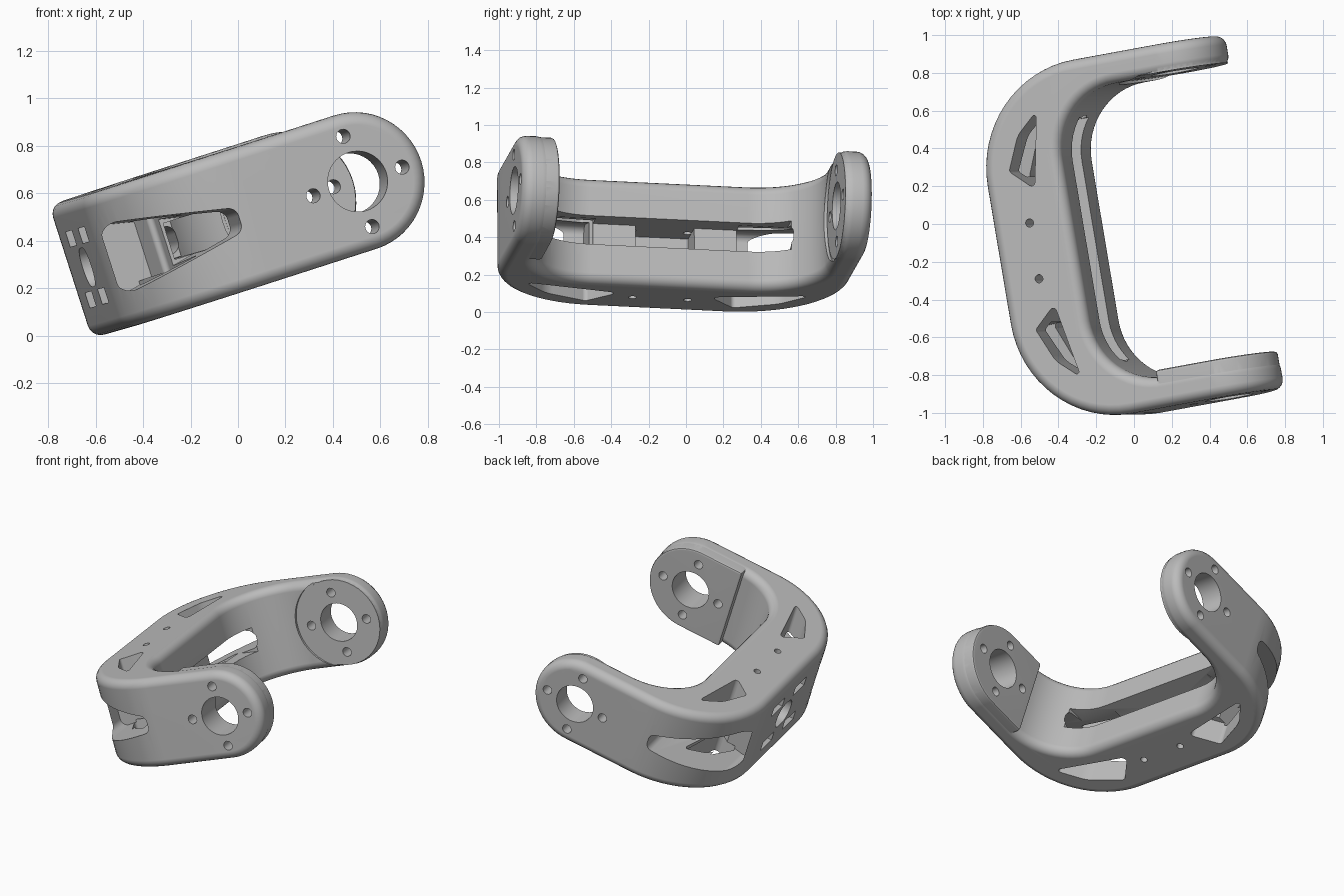
import bpy, bmesh, math
from mathutils import Vector, Matrix

cube = bpy.data.objects.get("Cube")
if cube:
    bpy.data.objects.remove(cube, do_unlink=True)

grey = bpy.data.materials.new("satin grey")
grey.use_nodes = True
grey.diffuse_color = (0.5, 0.5, 0.5, 1)
grey.node_tree.nodes["Principled BSDF"].inputs["Base Color"].default_value = (0.5, 0.5, 0.5, 1)

# Local axes: X along the arms, Y from front arm to back arm, Z across the band
SPAN, MID, HALF = 1.9, 0.95, 0.295


def rounded(points, steps=8):
    """Polygon from (a, b, radius) corners, with arcs at the corners."""
    out = []
    for i, (x, y, r) in enumerate(points):
        p = Vector((x, y, 0))
        a = (Vector((*points[i - 1][:2], 0)) - p).normalized()
        b = (Vector((*points[(i + 1) % len(points)][:2], 0)) - p).normalized()
        if r == 0:
            out.append((x, y))
            continue
        half = a.angle(b) / 2
        c = p + (a + b).normalized() * (r / math.sin(half))
        start, end = p + a * (r / math.tan(half)) - c, p + b * (r / math.tan(half)) - c
        turn = start.xy.angle_signed(end.xy)
        for k in range(steps + 1):
            q = c + Matrix.Rotation(-turn * k / steps, 3, "Z") @ start
            out.append((q.x, q.y))
    return out


def circle(r, a=0, b=0, n=48):
    return [(a + r * math.cos(math.tau * k / n), b + r * math.sin(math.tau * k / n)) for k in range(n)]


def tongue(left, r, n=28):
    """Straight-sided outline with a half-round end."""
    arc = [math.pi * (k / n - 0.5) for k in range(n + 1)]
    return [(left, -r)] + [(r * math.cos(t), r * math.sin(t)) for t in arc] + [(left, r)]


def prism(name, outline, axis, low, high):
    """Solid from a 2D outline swept along the local axis X, Y or Z."""
    place = {"X": lambda a, b, h: (h, a, b),
             "Y": lambda a, b, h: (a, h, b),
             "Z": lambda a, b, h: (a, b, h)}[axis]
    bm = bmesh.new()
    rings = [[bm.verts.new(place(a, b, h)) for a, b in outline] for h in (low, high)]
    for ring in rings:
        bm.faces.new(ring)
    for i in range(len(outline)):
        bm.faces.new((rings[0][i - 1], rings[0][i], rings[1][i], rings[1][i - 1]))
    bmesh.ops.recalc_face_normals(bm, faces=bm.faces)
    mesh = bpy.data.meshes.new(name)
    bm.to_mesh(mesh)
    bm.free()
    obj = bpy.data.objects.new(name, mesh)
    bpy.context.collection.objects.link(obj)
    return obj


def volume(mesh):
    bm = bmesh.new()
    bm.from_mesh(mesh)
    result = bm.calc_volume()
    bm.free()
    return result


def evaluated(obj):
    bpy.context.view_layer.update()
    graph = bpy.context.evaluated_depsgraph_get()
    return bpy.data.meshes.new_from_object(obj.evaluated_get(graph))


def combine(obj, other, how):
    """Boolean that keeps the first solver result with a sensible volume."""
    before = volume(obj.data)
    for solver in ("MANIFOLD", "EXACT", "FLOAT"):
        mod = obj.modifiers.new("join", "BOOLEAN")
        mod.operation, mod.object, mod.solver = how, other, solver
        mesh = evaluated(obj)
        obj.modifiers.remove(mod)
        after = volume(mesh)
        if 0.5 < after / before < 1.2 and abs(after - before) > 1e-7:
            obj.data = mesh
            break
    bpy.data.objects.remove(other, do_unlink=True)


def soften(obj, width, segments):
    bm = bmesh.new()
    bm.from_mesh(obj.data)
    bmesh.ops.remove_doubles(bm, verts=bm.verts, dist=1e-4)
    bmesh.ops.dissolve_limit(bm, angle_limit=math.radians(0.5), verts=bm.verts, edges=bm.edges)
    bm.to_mesh(obj.data)
    bm.free()
    mod = obj.modifiers.new("soft edges", "BEVEL")
    mod.width, mod.segments = width, segments
    mod.limit_method, mod.angle_limit = "ANGLE", math.radians(40)
    mod.use_clamp_overlap = False
    mesh = evaluated(obj)
    obj.modifiers.remove(mod)
    obj.data = mesh


# U-shaped band, trimmed to rounded arm ends
T = 0.162
bracket = prism("bracket", rounded([
    (0.4, 0, 0), (0.4, T, 0), (-0.615, T, 0.36), (-0.615, SPAN - T, 0.36),
    (0.4, SPAN - T, 0), (0.4, SPAN, 0), (-1.05, SPAN, 0.58), (-1.05, 0, 0.58)], 16), "Z", -0.4, 0.4)
combine(bracket, prism("trim", tongue(-1.3, HALF), "Y", -0.2, 2.1), "INTERSECT")
soften(bracket, 0.055, 5)

# Raised mounting pad on the front arm, round flat seat on the back arm
pad = prism("front_pad", tongue(-0.29, 0.291), "Y", 0.06, 0.2)
soften(pad, 0.015, 2)
combine(bracket, pad, "UNION")
combine(bracket, prism("seat_cut", circle(0.3), "Y", 1.5, 1.753), "DIFFERENCE")
combine(bracket, prism("back_pad", circle(0.286), "Y", 1.75, 1.82), "UNION")

# Bearing bores and bolt holes through both arms
combine(bracket, prism("bore", circle(0.128), "Y", -0.2, 2.1), "DIFFERENCE")
for a, b in [(0.2, 0), (-0.2, 0), (0, 0.2), (0, -0.2)]:
    combine(bracket, prism("bolt_hole", circle(0.03, a, b, 20), "Y", -0.2, 2.1), "DIFFERENCE")

# Tapered windows that wrap round the corners
window = rounded([(-1.035, -0.16, 0.045), (-0.53, -0.052, 0.045),
                  (-0.53, 0.052, 0.045), (-1.035, 0.16, 0.045)])
for low, high in [(-0.1, 0.56), (SPAN - 0.56, SPAN + 0.1)]:
    combine(bracket, prism("window", window, "Y", low, high), "DIFFERENCE")

# Slot along the inside of the base, with a deeper middle pocket
slot = [(-0.45, 0.3), (-0.75, 0.3), (-0.75, 0.79), (-0.94, 0.79)]
slot += [(a, SPAN - b) for a, b in reversed(slot)]
combine(bracket, prism("slot", slot, "Z", -0.08, 0.08), "DIFFERENCE")

# Triangular openings, larger underneath, and small screw holes
for side in (-1, 1):
    corners = [(-0.70, 0.715, 0.012), (-0.825, 0.605, 0.15), (-0.905, 0.425, 0.02), (-0.78, 0.31, 0.02)]
    upper = rounded([(a, MID + side * h, r) for a, h, r in corners], 5)
    lower = [(-0.8 + 1.3 * (a + 0.8), MID + side * 0.51 + 1.3 * (b - MID - side * 0.51)) for a, b in upper]
    combine(bracket, prism("upper_triangle", upper, "Z", 0, 0.4), "DIFFERENCE")
    combine(bracket, prism("lower_triangle", lower, "Z", -0.4, -0.12), "DIFFERENCE")
    combine(bracket, prism("triangle_core", upper, "Z", -0.2, 0.1), "DIFFERENCE")
    screw = circle(0.022, -0.84, MID - 0.012 + side * 0.15, 16)
    combine(bracket, prism("screw_hole", screw, "Z", -0.4, 0.4), "DIFFERENCE")

# Oval port and four shallow rectangular recesses on the outer base face
port = rounded([(MID + i * 0.105, j * 0.085, 0.08) for i, j in [(-1, -1), (1, -1), (1, 1), (-1, 1)]])
combine(bracket, prism("port", port, "X", -1.2, -0.975), "DIFFERENCE")
for sy in (-1, 1):
    for sz in (-1, 1):
        y, z = MID + sy * 0.16, sz * 0.135
        rect = [(y + i * 0.08, z + j * 0.033) for i, j in [(-1, -1), (1, -1), (1, 1), (-1, 1)]]
        combine(bracket, prism("recess", rect, "X", -1.2, -1.02), "DIFFERENCE")

# Tilt into place
u = Vector((0.937, 0.172, 0.302)).normalized()
w = u.cross(Vector((-0.174, 0.984, -0.05))).normalized()
v = w.cross(u)
tilt = Matrix((u, v, w)).transposed().to_4x4()
bracket.data.transform(Matrix.Translation((0.505, -0.92, 0.65)) @ tilt)

# Finish
bracket.data.materials.clear()
bracket.data.materials.append(grey)
for face in bracket.data.polygons:
    face.material_index = 0
bpy.ops.object.select_all(action="DESELECT")
bracket.select_set(True)
bpy.context.view_layer.objects.active = bracket
bpy.ops.object.shade_smooth_by_angle(angle=math.radians(30))
normals = bracket.modifiers.new("even shading", "WEIGHTED_NORMAL")
normals.keep_sharp = True
